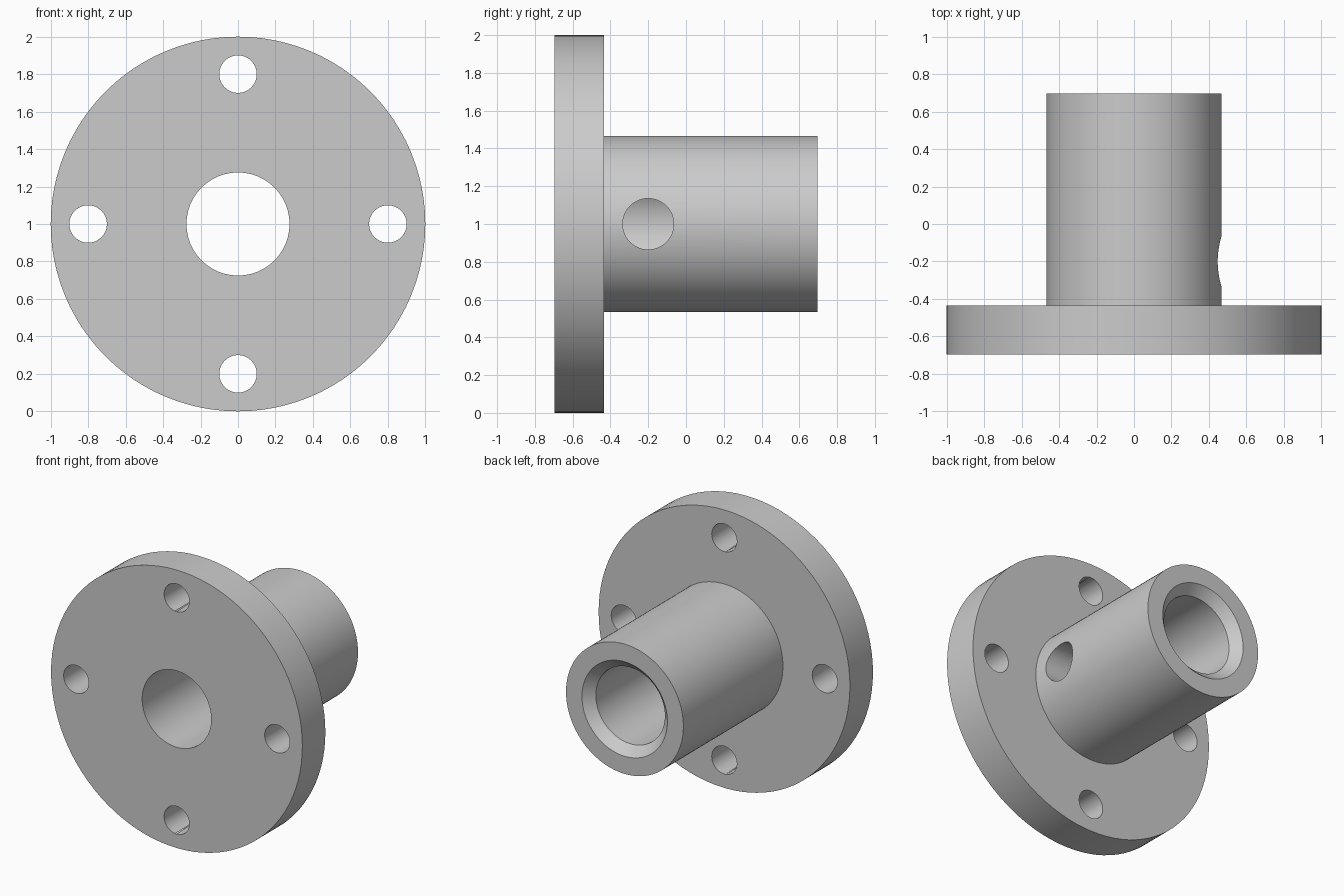
import bpy, bmesh, math
from mathutils import Matrix, Vector

if "Cube" in bpy.data.objects:
    bpy.data.objects.remove(bpy.data.objects["Cube"])

CENTRE_Z = 1.0
SEGMENTS = 96

steel = bpy.data.materials.new("plain grey")
steel.diffuse_color = (0.6, 0.6, 0.6, 1)
steel.use_nodes = True
steel.node_tree.nodes["Principled BSDF"].inputs["Base Color"].default_value = steel.diffuse_color


def lathe(name, profile):
    """Revolve a closed (radius, y) profile around the y axis."""
    bm = bmesh.new()
    rings = []
    for i in range(SEGMENTS):
        a = 2 * math.pi * i / SEGMENTS
        rings.append([bm.verts.new((r * math.cos(a), y, CENTRE_Z + r * math.sin(a)))
                      for r, y in profile])
    n = len(profile)
    for i in range(SEGMENTS):
        p, q = rings[i], rings[(i + 1) % SEGMENTS]
        for j in range(n):
            k = (j + 1) % n
            bm.faces.new((p[j], p[k], q[k], q[j]))
    bmesh.ops.recalc_face_normals(bm, faces=bm.faces)
    mesh = bpy.data.meshes.new(name)
    bm.to_mesh(mesh)
    bm.free()
    obj = bpy.data.objects.new(name, mesh)
    bpy.context.collection.objects.link(obj)
    mesh.materials.append(steel)
    return obj


def drill(target, centre, axis, radius, length):
    """Cut a round hole centred at a point along an axis."""
    bm = bmesh.new()
    turn = Vector((0, 0, 1)).rotation_difference(Vector(axis)).to_matrix().to_4x4()
    bmesh.ops.create_cone(bm, cap_ends=True, segments=48, radius1=radius, radius2=radius,
                          depth=length, matrix=Matrix.Translation(centre) @ turn)
    mesh = bpy.data.meshes.new("drill")
    bm.to_mesh(mesh)
    bm.free()
    mesh.materials.append(steel)
    cutter = bpy.data.objects.new("drill", mesh)
    cutter.hide_render = True
    bpy.context.collection.objects.link(cutter)
    mod = target.modifiers.new("hole", 'BOOLEAN')
    mod.operation = 'DIFFERENCE'
    mod.solver = 'EXACT'
    mod.object = cutter
    bpy.ops.object.select_all(action='DESELECT')
    target.select_set(True)
    bpy.context.view_layer.objects.active = target
    bpy.ops.object.modifier_apply(modifier=mod.name)
    bpy.data.objects.remove(cutter)


# Flange and hub in one body, with a bore chamfered at the back end
FRONT, STEP, BACK = -0.697, -0.435, 0.697
BORE, HUB, CHAMFER = 0.275, 0.467, 0.065
body = lathe("flanged_bushing", [
    (BORE, FRONT), (1.0, FRONT), (1.0, STEP), (HUB, STEP),
    (HUB, BACK), (BORE + CHAMFER, BACK), (BORE, BACK - CHAMFER)])

# Four bolt holes through the flange
for i in range(4):
    a = math.pi / 2 * i
    drill(body, (0.8 * math.cos(a), -0.566, CENTRE_Z + 0.8 * math.sin(a)), (0, 1, 0), 0.1, 0.6)

# Set screw hole through the right wall of the hub
drill(body, (0.35, -0.2, CENTRE_Z), (1, 0, 0), 0.135, 0.7)

bpy.ops.object.shade_smooth_by_angle(angle=math.radians(30))
